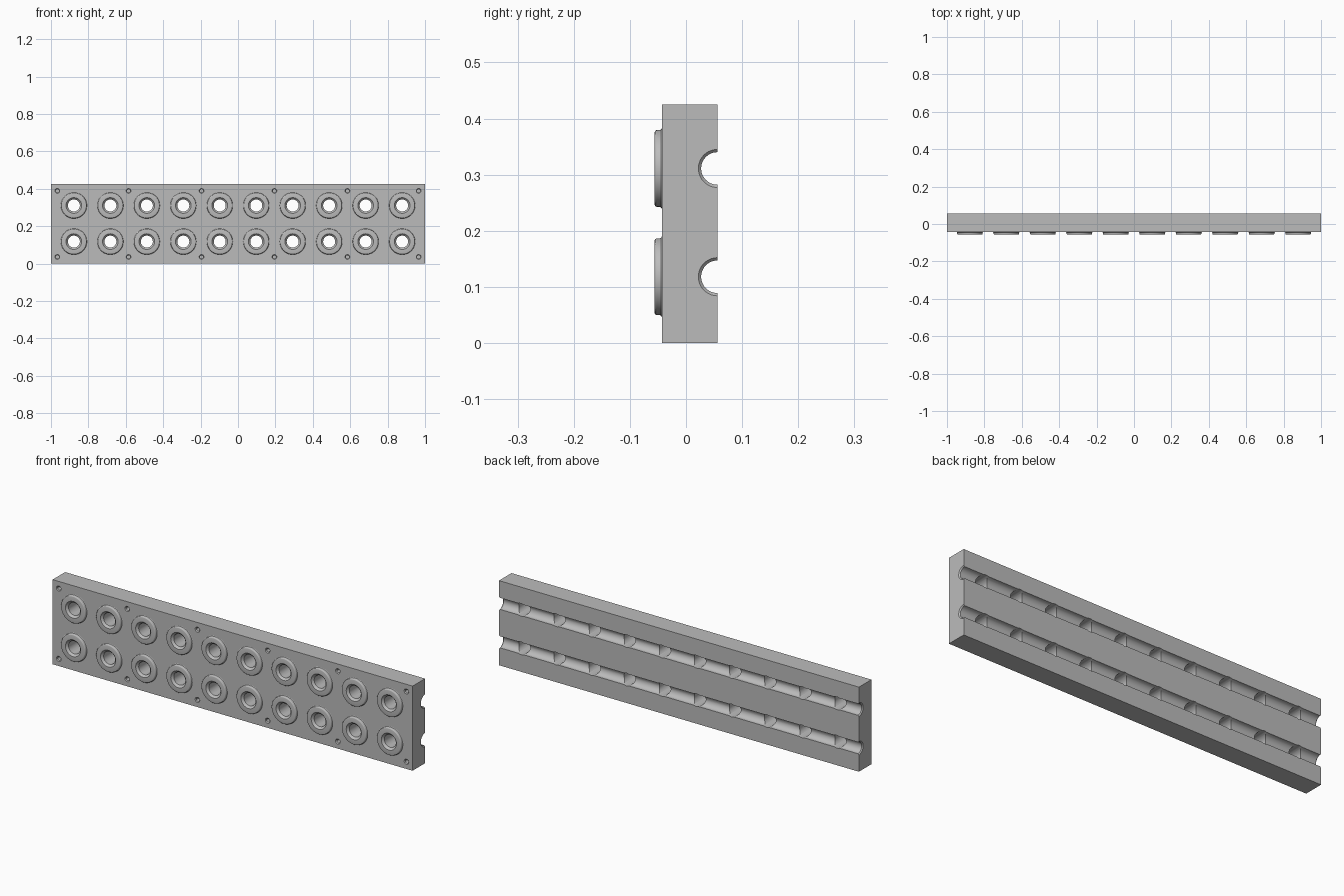
import bpy, bmesh, math
from mathutils import Matrix

FRONT, BACK, HEIGHT = -0.043, 0.056, 0.425
ROWS = (0.118, 0.311)
COLUMNS = [(i - 4.5) * 0.195 for i in range(10)]

cube = bpy.data.objects.get("Cube")
if cube:
    bpy.data.objects.remove(cube, do_unlink=True)

# Single grey material
grey = bpy.data.materials.new("grey metal")
grey.use_nodes = True
grey.diffuse_color = (0.5, 0.5, 0.5, 1)
grey.node_tree.nodes["Principled BSDF"].inputs["Base Color"].default_value = (0.5, 0.5, 0.5, 1)


def finish(name, bm):
    bmesh.ops.recalc_face_normals(bm, faces=bm.faces)
    mesh = bpy.data.meshes.new(name)
    bm.to_mesh(mesh)
    bm.free()
    mesh.materials.append(grey)
    obj = bpy.data.objects.new(name, mesh)
    bpy.context.collection.objects.link(obj)
    return obj


def lathe(bm, profile, matrix, sides=48):
    """Spin (radius, height) points round local z; cap any open ends on request by closing rings."""
    rings = []
    for r, h in profile:
        angles = [2 * math.pi * i / sides for i in range(sides)]
        rings.append([bm.verts.new(matrix @ Matrix.Translation((r * math.cos(a), r * math.sin(a), h)).translation)
                      for a in angles])
    for a, b in zip(rings, rings[1:]):
        for i in range(sides):
            j = (i + 1) % sides
            bm.faces.new((a[i], a[j], b[j], b[i]))
    return rings


def solid(bm, profile, matrix, sides=48):
    rings = lathe(bm, profile, matrix, sides)
    bm.faces.new(rings[0])
    bm.faces.new(rings[-1])


def along_y(x, z):
    return Matrix.Translation((x, 0, z)) @ Matrix.Rotation(-math.pi / 2, 4, 'X')


def select(obj):
    bpy.ops.object.select_all(action='DESELECT')
    obj.select_set(True)
    bpy.context.view_layer.objects.active = obj


def cut(target, bm):
    cutter = finish("cutter", bm)
    cutter.hide_render = True
    mod = target.modifiers.new("cut", 'BOOLEAN')
    mod.operation, mod.solver, mod.object = 'DIFFERENCE', 'EXACT', cutter
    select(target)
    bpy.ops.object.modifier_apply(modifier=mod.name)
    bpy.data.objects.remove(cutter, do_unlink=True)


# Main plate
bm = bmesh.new()
bmesh.ops.create_cube(bm, size=1, matrix=Matrix.Translation((0, (FRONT + BACK) / 2, HEIGHT / 2))
                      @ Matrix.Diagonal((2, BACK - FRONT, HEIGHT, 1)))
plate = finish("plate", bm)

# Half-round grooves along the back, flared at both ends
bm = bmesh.new()
for z in ROWS:
    flare = [(0.034, -1.01), (0.034, -1), (0.029, -0.995)]
    profile = flare + [(r, -h) for r, h in reversed(flare)]
    solid(bm, profile, Matrix.Translation((0, BACK, z)) @ Matrix.Rotation(math.pi / 2, 4, 'Y'))
cut(plate, bm)

# Through holes
bm = bmesh.new()
for z in ROWS:
    for x in COLUMNS:
        solid(bm, [(0.032, -0.1), (0.032, 0.1)], along_y(x, z))
cut(plate, bm)

# Blind screw holes with a small countersink
bm = bmesh.new()
for z in (0.036, HEIGHT - 0.036):
    for x in (0.195, 0.585, 0.966):
        for side in (-1, 1):
            solid(bm, [(0.013, FRONT - 0.01), (0.013, FRONT), (0.009, FRONT + 0.004), (0.009, FRONT + 0.04)],
                  along_y(side * x, z), 24)
cut(plate, bm)

# Raised ring bosses: bore, countersink, face, rounded rim and foot fillet
ring = [(0.032, FRONT), (0.032, -0.046), (0.041, -0.0545), (0.042, -0.056), (0.064, -0.056),
        (0.0665, -0.0553), (0.068, -0.0535), (0.0685, -0.051), (0.0685, -0.047),
        (0.0695, -0.0445), (0.072, FRONT)]
bm = bmesh.new()
for z in ROWS:
    for x in COLUMNS:
        lathe(bm, ring, along_y(x, z))
bosses = finish("ring_bosses", bm)

for obj in (plate, bosses):
    select(obj)
    bpy.ops.object.shade_smooth_by_angle(angle=math.radians(35))
# Outward normals on the open rings
bm = bmesh.new()
bm.from_mesh(bosses.data)
if sum(f.normal.y * f.calc_area() for f in bm.faces) > 0:
    bmesh.ops.reverse_faces(bm, faces=bm.faces)
bm.to_mesh(bosses.data)
bm.free()
